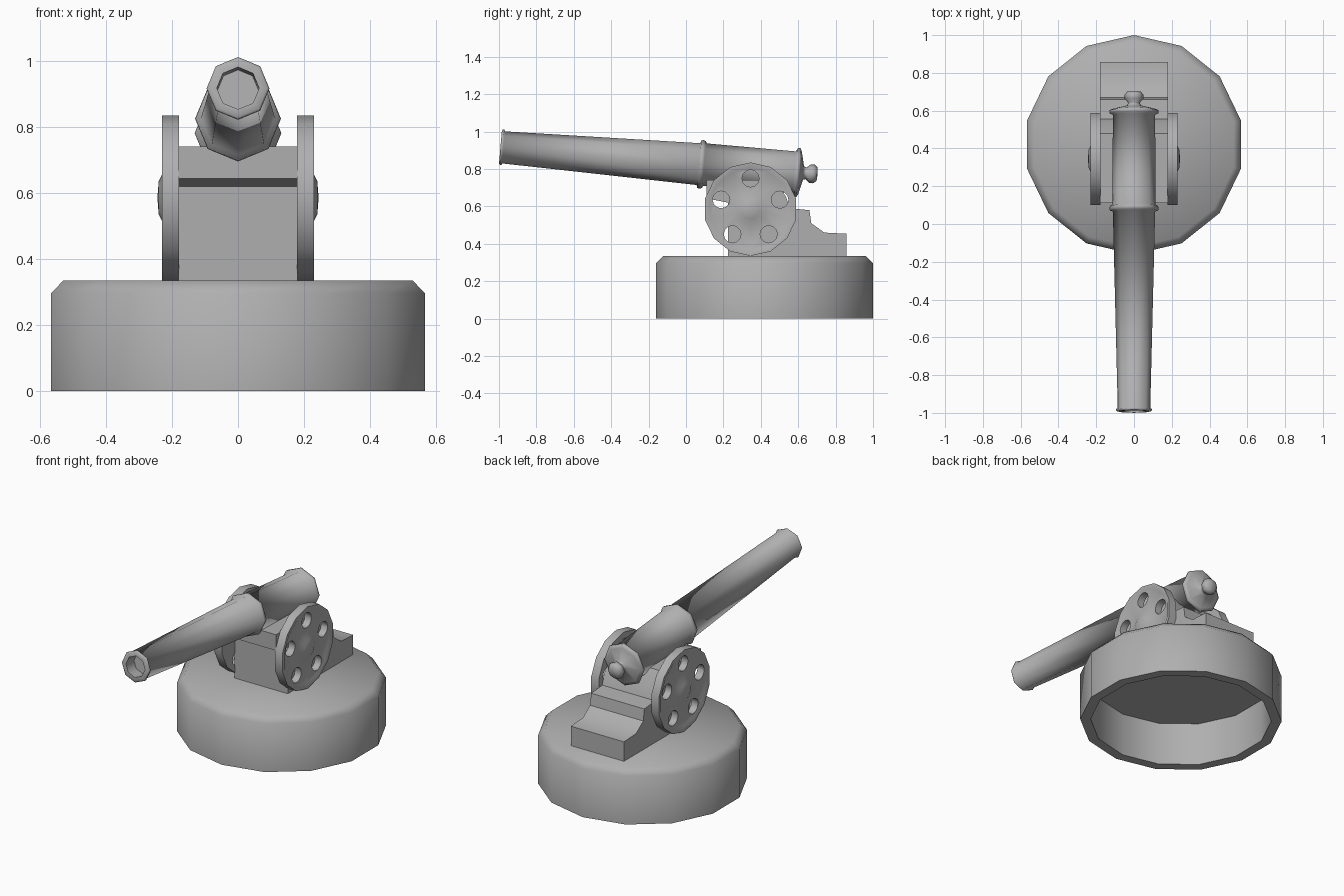
import bpy, bmesh
from math import sin, cos, pi, radians
from mathutils import Matrix

if "Cube" in bpy.data.objects:
    bpy.data.objects.remove(bpy.data.objects["Cube"])

# Darker grey shared by every part
grey = bpy.data.materials.new("dark_grey")
grey.diffuse_color = (0.43, 0.43, 0.43, 1)
grey.use_nodes = True
grey.node_tree.nodes["Principled BSDF"].inputs["Base Color"].default_value = grey.diffuse_color


def finish(name, bm, angle):
    bmesh.ops.recalc_face_normals(bm, faces=bm.faces)
    mesh = bpy.data.meshes.new(name)
    bm.to_mesh(mesh)
    bm.free()
    mesh.materials.append(grey)
    ob = bpy.data.objects.new(name, mesh)
    bpy.context.collection.objects.link(ob)
    smooth(ob, angle)
    return ob


def smooth(ob, angle):
    bpy.ops.object.select_all(action='DESELECT')
    ob.select_set(True)
    bpy.context.view_layer.objects.active = ob
    bpy.ops.object.shade_smooth_by_angle(angle=radians(angle))


def lathe(bm, profile, sides, matrix, start=0.0):
    """Revolve (radius, height) points about local z; zero radius makes a pole."""
    rings = []
    for r, h in profile:
        n = 1 if r == 0 else sides
        rings.append([bm.verts.new(matrix @ Matrix.Translation((
            r * cos(start + 2 * pi * i / sides),
            r * sin(start + 2 * pi * i / sides), h)).translation)
            for i in range(n)])
    for a, b in zip(rings, rings[1:]):
        for i in range(sides):
            j = (i + 1) % sides
            if len(a) == 1:
                bm.faces.new((a[0], b[i], b[j]))
            elif len(b) == 1:
                bm.faces.new((a[i], a[j], b[0]))
            else:
                bm.faces.new((a[i], a[j], b[j], b[i]))


# Hollow round base
bm = bmesh.new()
lathe(bm, [(0, 0.27), (0.52, 0.27), (0.52, 0), (0.58, 0), (0.58, 0.297),
           (0.542, 0.335), (0, 0.335)], 14, Matrix.Translation((0, 0.42, 0)), pi / 2)
finish("base", bm, 50)

# Stepped carriage, side profile extruded across x
side = [(0.225, 0.33), (0.225, 0.62), (0.11, 0.643), (0.11, 0.74), (0.48, 0.74),
        (0.535, 0.65), (0.555, 0.59), (0.66, 0.58), (0.67, 0.51),
        (0.74, 0.46), (0.857, 0.454), (0.857, 0.33)]
bm = bmesh.new()
face = bm.faces.new([bm.verts.new((-0.18, y, z)) for y, z in side])
ext = bmesh.ops.extrude_face_region(bm, geom=[face])
bmesh.ops.translate(bm, vec=(0.36, 0, 0),
                    verts=[v for v in ext["geom"] if isinstance(v, bmesh.types.BMVert)])
finish("carriage", bm, 40)

# Wheels with a raised rim and domed hub, five holes each, mirrored across x
axle = Matrix.Translation((0, 0.345, 0.585)) @ Matrix.Rotation(pi / 2, 4, 'Y')
bm = bmesh.new()
lathe(bm, [(0, 0.178), (0.25, 0.178), (0.25, 0.23), (0.232, 0.23), (0.218, 0.223),
           (0.085, 0.223), (0.05, 0.24), (0, 0.244)], 14, axle)
wheels = finish("wheels", bm, 50)

bm = bmesh.new()
for k in range(5):
    a = pi + 2 * pi * k / 5
    spot = axle @ Matrix.Translation((0.165 * cos(a), 0.165 * sin(a), 0))
    lathe(bm, [(0, 0.1), (0.046, 0.1), (0.046, 0.3), (0, 0.3)], 12, spot)
cutter = finish("hole_cutter", bm, 50)
cutter.hide_render = True

cut = wheels.modifiers.new("holes", 'BOOLEAN')
cut.object = cutter
cut.solver = 'EXACT'
mirror = wheels.modifiers.new("mirror", 'MIRROR')
bpy.context.view_layer.objects.active = wheels
for m in ("holes", "mirror"):
    bpy.ops.object.modifier_apply(modifier=m)
bpy.data.objects.remove(cutter)
smooth(wheels, 50)

# Eight-sided barrel: bore, muzzle lip, two bands, breech and knob
aim = Matrix.Translation((0, -0.992, 0.917)) @ Matrix.Rotation(-pi / 2 - radians(4.9), 4, 'X')
bm = bmesh.new()
lathe(bm, [(0, 0.075), (0.062, 0.075), (0.064, 0), (0.088, 0), (0.095, 0.005),
           (0.095, 0.012), (0.086, 0.018),
           (0.112, 1.062), (0.128, 1.067), (0.130, 1.08), (0.126, 1.092),
           (0.114, 1.098), (0.112, 1.575), (0.131, 1.585), (0.131, 1.60),
           (0.112, 1.608), (0.036, 1.626), (0.031, 1.64), (0.049, 1.66),
           (0.05, 1.682), (0.036, 1.699), (0, 1.702)], 8, aim)
finish("barrel", bm, 75)
